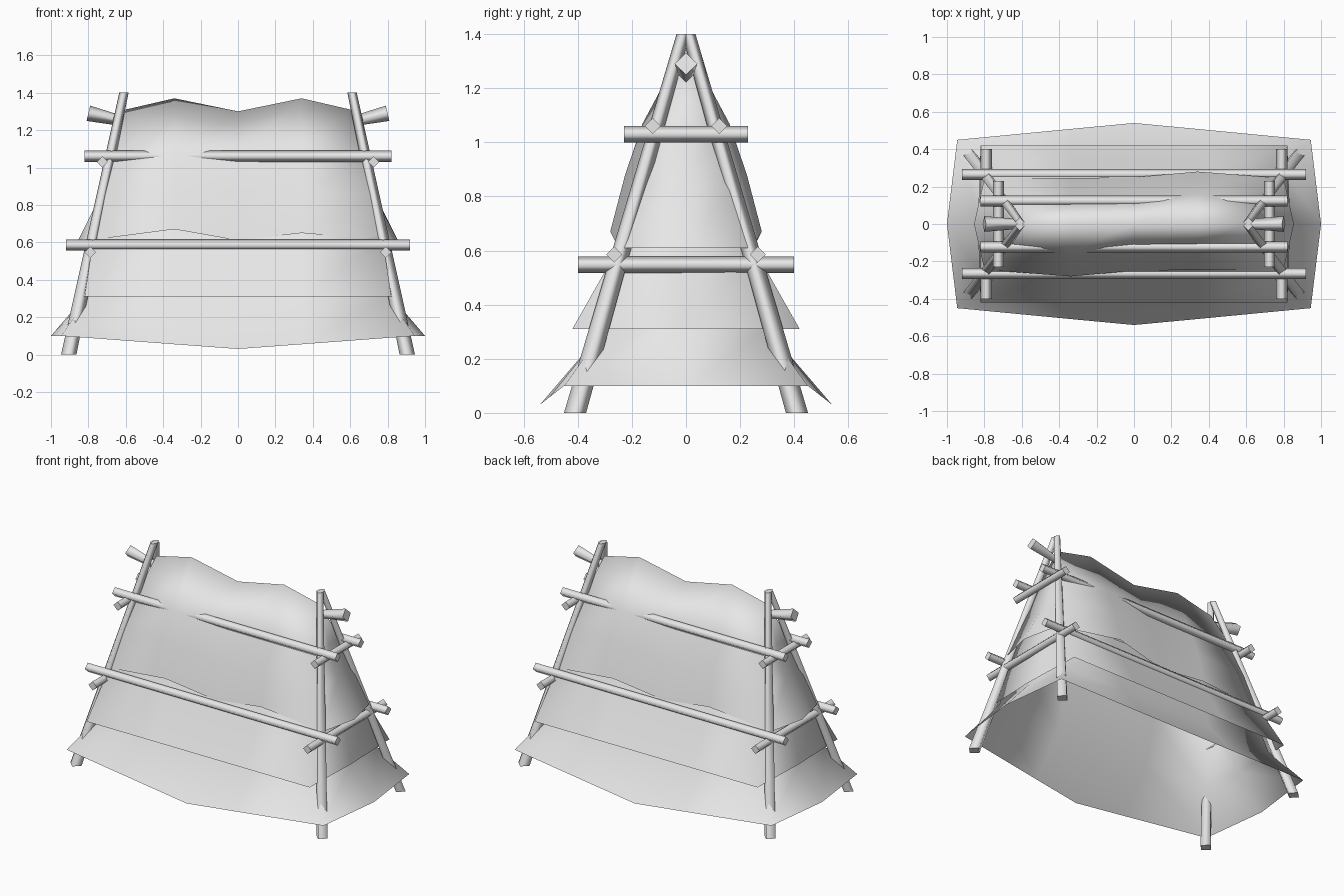
import bpy, bmesh, math
from mathutils import Vector

cube = bpy.data.objects.get("Cube")
if cube:
    bpy.data.objects.remove(cube, do_unlink=True)

grey = bpy.data.materials.new("plain_grey")
grey.use_nodes = True
grey.diffuse_color = (0.8, 0.8, 0.8, 1)
grey.node_tree.nodes["Principled BSDF"].inputs["Base Color"].default_value = (0.8, 0.8, 0.8, 1)


def finish(bm, name):
    mesh = bpy.data.meshes.new(name)
    bm.to_mesh(mesh)
    bm.free()
    mesh.materials.append(grey)
    bpy.context.collection.objects.link(bpy.data.objects.new(name, mesh))


def pole(name, a, b, ra, rb, level=False):
    """Four-sided tapered pole with soft sides and crisp ends."""
    a, b = Vector(a), Vector(b)
    d = (b - a).normalized()
    if level:
        u, v = Vector((1, 0, 0)), Vector((0, 1, 0))
    else:
        u = (Vector((0, 0, 1)) - d * d.z).normalized()
        v = d.cross(u)
    bm = bmesh.new()
    rings = []
    for p, r in ((a, ra), (b, rb)):
        rings.append([bm.verts.new(p + r * (u * math.cos(t) + v * math.sin(t)))
                      for t in (k * math.pi / 2 for k in range(4))])
    for i in range(4):
        j = (i + 1) % 4
        bm.faces.new((rings[0][i], rings[0][j], rings[1][j], rings[1][i])).smooth = True
    for ends in rings:
        for e in bm.faces.new(ends).edges:
            e.smooth = False
    bmesh.ops.recalc_face_normals(bm, faces=bm.faces)
    finish(bm, name)


def ring(corner_x, end_x, corner_y, z, front):
    """Cloth outline: front half, then the same half turned about z."""
    half = [(-corner_x, -corner_y, z)]
    half += [(x, -y, h) for x, (y, h) in zip((-0.34, 0, 0.34), front)]
    half += [(corner_x, -corner_y, z), (end_x, 0, z)]
    return half + [(-x, -y, h) for x, y, h in half]


def straight(corner_x, end_x, y, z):
    return ring(corner_x, end_x, y, z, [(y, z)] * 3)


def cloth(name, rows):
    """Soft sheet joining the outlines from hem to top."""
    bm = bmesh.new()
    grid = [[bm.verts.new(p) for p in row] for row in rows]
    for low, high in zip(grid, grid[1:]):
        for i in range(len(low)):
            j = (i + 1) % len(low)
            bm.faces.new((low[i], low[j], high[j], high[i])).smooth = True
    bmesh.ops.remove_doubles(bm, verts=bm.verts, dist=0.001)
    finish(bm, name)


# Upper cover, from its wavy hem to the sagging ridge
cloth("upper_cover", [
    ring(0.80, 0.855, 0.245, 0.61, [(0.28, 0.67), (0.25, 0.61), (0.245, 0.65)]),
    ring(0.735, 0.73, 0.18, 0.85, [(0.225, 0.88), (0.19, 0.85), (0.19, 0.87)]),
    ring(0.68, 0.665, 0.11, 1.06, [(0.16, 1.07), (0.115, 1.06), (0.11, 1.06)]),
    ring(0.60, 0.60, 0, 1.31, [(0, 1.37), (0, 1.30), (0, 1.37)]),
])

# Middle layer, tucked under the cover
cloth("middle_cover", [
    straight(0.82, 0.835, 0.42, 0.31),
    straight(0.775, 0.772, 0.25, 0.61),
    straight(0.745, 0.74, 0.20, 0.72),
])

# Flared skirt around the base
cloth("lower_skirt", [
    ring(0.945, 1.0, 0.45, 0.10, [(0.508, 0.055), (0.54, 0.03), (0.508, 0.055)]),
    straight(0.80, 0.82, 0.30, 0.31),
    straight(0.75, 0.755, 0.21, 0.61),
])

for s, side in ((-1, "front"), (1, "back")):
    # Long rails
    pole(side + "_lower_rail", (-0.92, s * 0.265, 0.585), (0.92, s * 0.265, 0.585), 0.03, 0.03)
    pole(side + "_upper_rail", (-0.82, s * 0.123, 1.06), (0.82, s * 0.123, 1.06), 0.03, 0.03)
    # Leaning legs
    for t, end in ((-1, "right"), (1, "left")):
        pole(f"{side}_{end}_leg", (t * 0.905, s * 0.41, 0), (t * 0.61, s * 0.01, 1.4),
             0.041, 0.025, level=True)

# Cross bars and ridge stubs at both ends
for t, end in ((-1, "right"), (1, "left")):
    pole(end + "_lower_crossbar", (t * 0.79, -0.4, 0.547), (t * 0.79, 0.4, 0.547), 0.03, 0.03)
    pole(end + "_upper_crossbar", (t * 0.725, -0.23, 1.03), (t * 0.725, 0.23, 1.03), 0.03, 0.03)
    pole(end + "_ridge_stub", (t * 0.80, 0, 1.29), (t * 0.56, 0, 1.235), 0.042, 0.022)
